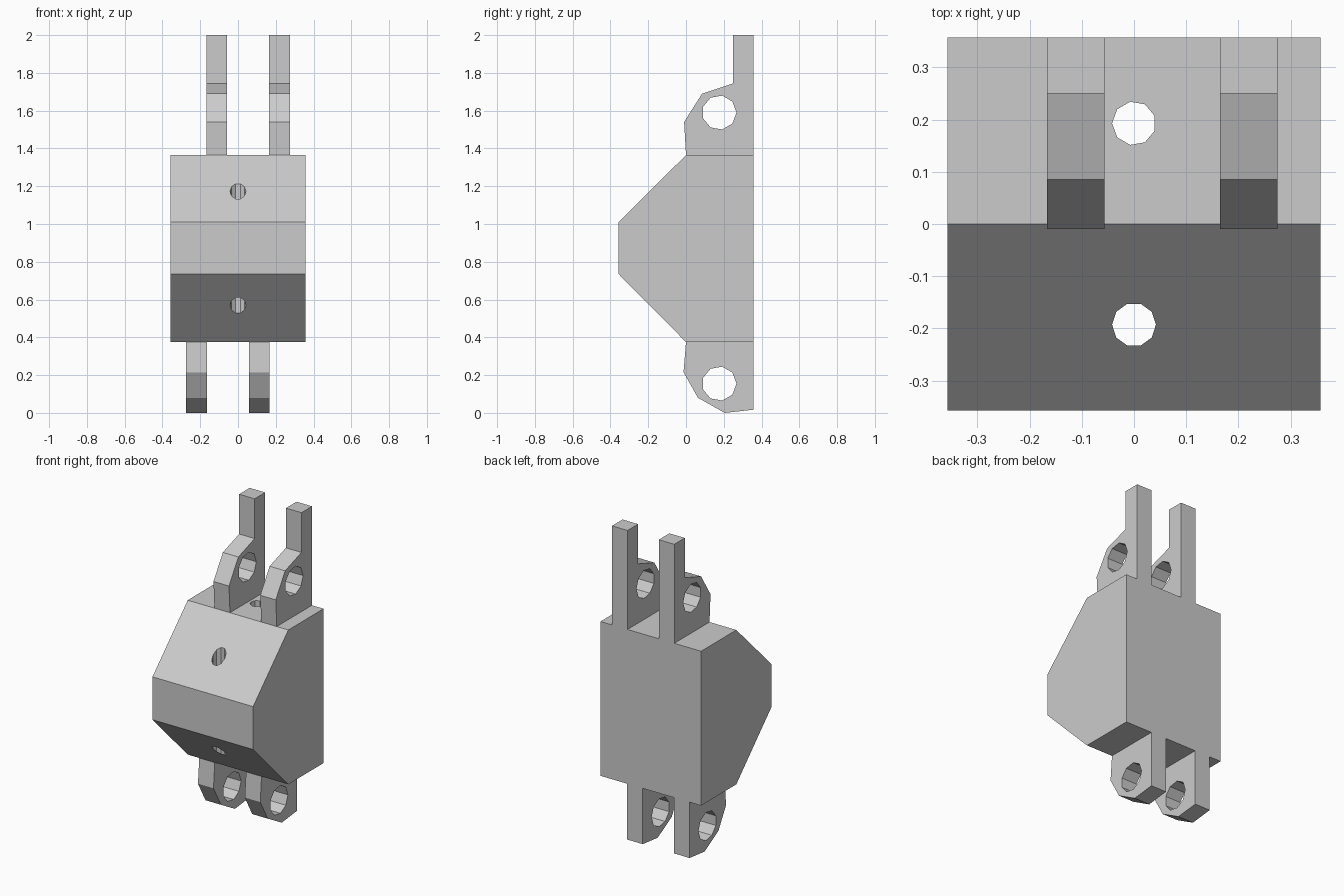
import bpy
import bmesh
from math import cos, sin, tau

if "Cube" in bpy.data.objects:
    bpy.data.objects.remove(bpy.data.objects["Cube"])

GREY = (0.6, 0.6, 0.6, 1.0)
grey = bpy.data.materials.new("plain grey")
grey.use_nodes = True
grey.diffuse_color = GREY
grey.node_tree.nodes["Principled BSDF"].inputs["Base Color"].default_value = GREY


def prism(name, points, low, high):
    """Extrude a closed loop of 3D points from low to high (offset vectors)."""
    bm = bmesh.new()
    start = [bm.verts.new([p + o for p, o in zip(pt, low)]) for pt in points]
    end = [bm.verts.new([p + o for p, o in zip(pt, high)]) for pt in points]
    bm.faces.new(start)
    bm.faces.new(end)
    for i in range(len(points)):
        j = (i + 1) % len(points)
        bm.faces.new((start[i], start[j], end[j], end[i]))
    bmesh.ops.recalc_face_normals(bm, faces=bm.faces)
    mesh = bpy.data.meshes.new(name)
    bm.to_mesh(mesh)
    bm.free()
    mesh.materials.append(grey)
    obj = bpy.data.objects.new(name, mesh)
    bpy.context.collection.objects.link(obj)
    return obj


def side_prism(name, profile, x0, x1):
    """Extrude a (y, z) side profile across x."""
    return prism(name, [(0, y, z) for y, z in profile], (x0, 0, 0), (x1, 0, 0))


def polygon(sides, radius, start=0.0):
    return [(radius * cos(start + tau * i / sides), radius * sin(start + tau * i / sides))
            for i in range(sides)]


def cut(obj, cutter):
    """Subtract the cutter, then remove it."""
    cutter.hide_render = True
    mod = obj.modifiers.new("hole", "BOOLEAN")
    mod.operation = "DIFFERENCE"
    mod.solver = "EXACT"
    mod.object = cutter
    bpy.context.view_layer.objects.active = obj
    bpy.ops.object.modifier_apply(modifier=mod.name)
    bpy.data.objects.remove(cutter)


BACK = 0.357
TOP, BOTTOM = 1.365, 0.375

# Main block with a chamfered front
body = side_prism("body", [(BACK, BOTTOM), (BACK, TOP), (0, TOP), (-BACK, 1.01),
                           (-BACK, 0.735), (0, BOTTOM)], -BACK, BACK)

# Vertical cord holes through the block
for y, sides in ((0.193, 9), (-0.193, 10)):
    ring = [(px, y + py, 0) for px, py in polygon(sides, 0.042, tau / 2)]
    cut(body, prism("cord_hole", ring, (0, 0, 0.2), (0, 0, 1.6)))

# Hinge lugs: the lower pair is offset to the opposite side of the upper pair
upper = [(BACK, TOP), (BACK, 2), (0.25, 2), (0.25, 1.745),
         (0.085, 1.69), (-0.01, 1.54), (0, TOP)]
lower = [(BACK, BOTTOM), (0, BOTTOM), (-0.013, 0.215), (0.063, 0.08),
         (0.205, 0), (BACK, 0.017)]
for label, profile, hole_z, flip in (("upper", upper, 1.59, 1), ("lower", lower, 0.155, -1)):
    for number, centre in enumerate((-0.112, 0.22), 1):
        x = centre * flip
        lug = side_prism(f"{label}_lug_{number}", profile, x - 0.055, x + 0.055)
        ring = [(0.176 + py, hole_z + pz) for py, pz in polygon(9, 0.091)]
        cut(lug, side_prism("pin_hole", ring, x - 0.1, x + 0.1))
